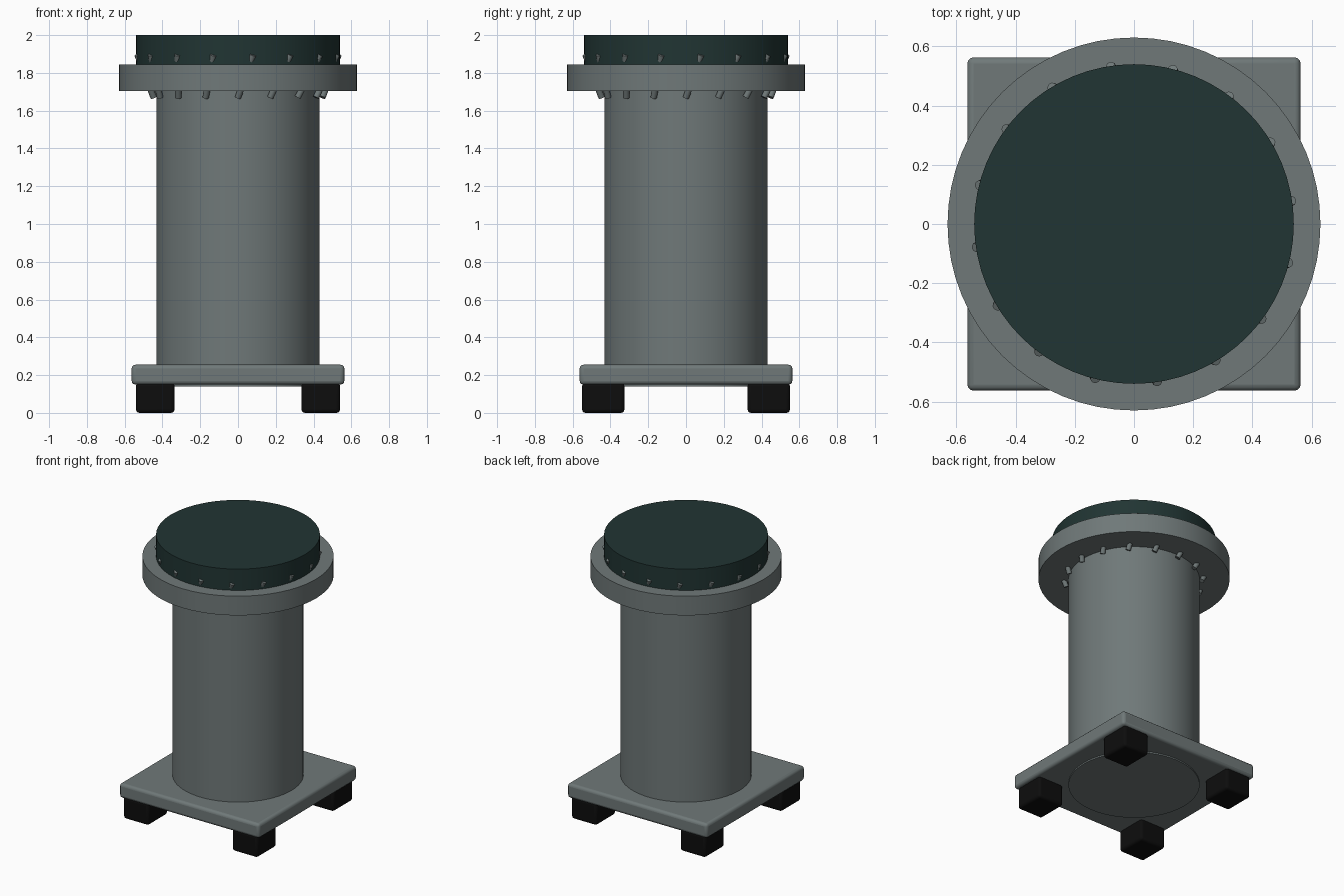
import bpy, math
from mathutils import Vector

if "Cube" in bpy.data.objects:
    bpy.data.objects.remove(bpy.data.objects["Cube"])


def material(name, rgb):
    m = bpy.data.materials.new(name)
    m.diffuse_color = (*rgb, 1)
    m.use_nodes = True
    m.node_tree.nodes["Principled BSDF"].inputs["Base Color"].default_value = m.diffuse_color
    return m


GREY = material("slate grey", (0.16, 0.19, 0.19))
DARK = material("dark green", (0.015, 0.035, 0.033))
BLACK = material("rubber black", (0.004, 0.004, 0.004))


def finish(name, mat, bevel=0):
    ob = bpy.context.object
    ob.name = name
    ob.data.materials.append(mat)
    if bevel:
        b = ob.modifiers.new("rounded edges", 'BEVEL')
        b.width, b.segments = bevel, 3
    bpy.ops.object.shade_smooth_by_angle(angle=math.radians(35))
    return ob


def cylinder(name, r, z0, z1, mat, sides=64):
    bpy.ops.mesh.primitive_cylinder_add(vertices=sides, radius=r, depth=z1 - z0,
                                        location=(0, 0, (z0 + z1) / 2))
    return finish(name, mat)


def box(name, lo, hi, mat, bevel):
    lo, hi = Vector(lo), Vector(hi)
    bpy.ops.mesh.primitive_cube_add(size=1, location=(lo + hi) / 2)
    bpy.context.object.scale = hi - lo
    bpy.ops.object.transform_apply(location=False, rotation=False, scale=True)
    return finish(name, mat, bevel)


def rod(name, a, b, r, mat):
    d = b - a
    bpy.ops.mesh.primitive_cylinder_add(vertices=12, radius=r, depth=d.length,
                                        location=(a + b) / 2,
                                        rotation=d.to_track_quat('Z', 'Y').to_euler())
    return finish(name, mat)


# Pedestal body
box("base_plate", (-0.563, -0.563, 0.15), (0.563, 0.563, 0.255), GREY, 0.02)
cylinder("column", 0.432, 0.14, 1.75, GREY)
cylinder("flange", 0.63, 1.705, 1.845, GREY)
cylinder("cap", 0.54, 1.80, 2.0, DARK)

# Four rubber feet
for sx in (-1, 1):
    for sy in (-1, 1):
        x, y = 0.438 * sx, 0.438 * sy
        box("foot", (x - 0.102, y - 0.112, 0), (x + 0.102, y + 0.112, 0.16), BLACK, 0.018)

# Sixteen slanted bolts passing through the flange
for i in range(16):
    a = i * math.pi / 8
    b = a + math.radians(8.5)
    rod("bolt", Vector((0.447 * math.cos(a), 0.447 * math.sin(a), 1.67)),
        Vector((0.538 * math.cos(b), 0.538 * math.sin(b), 1.896)), 0.017, GREY)
